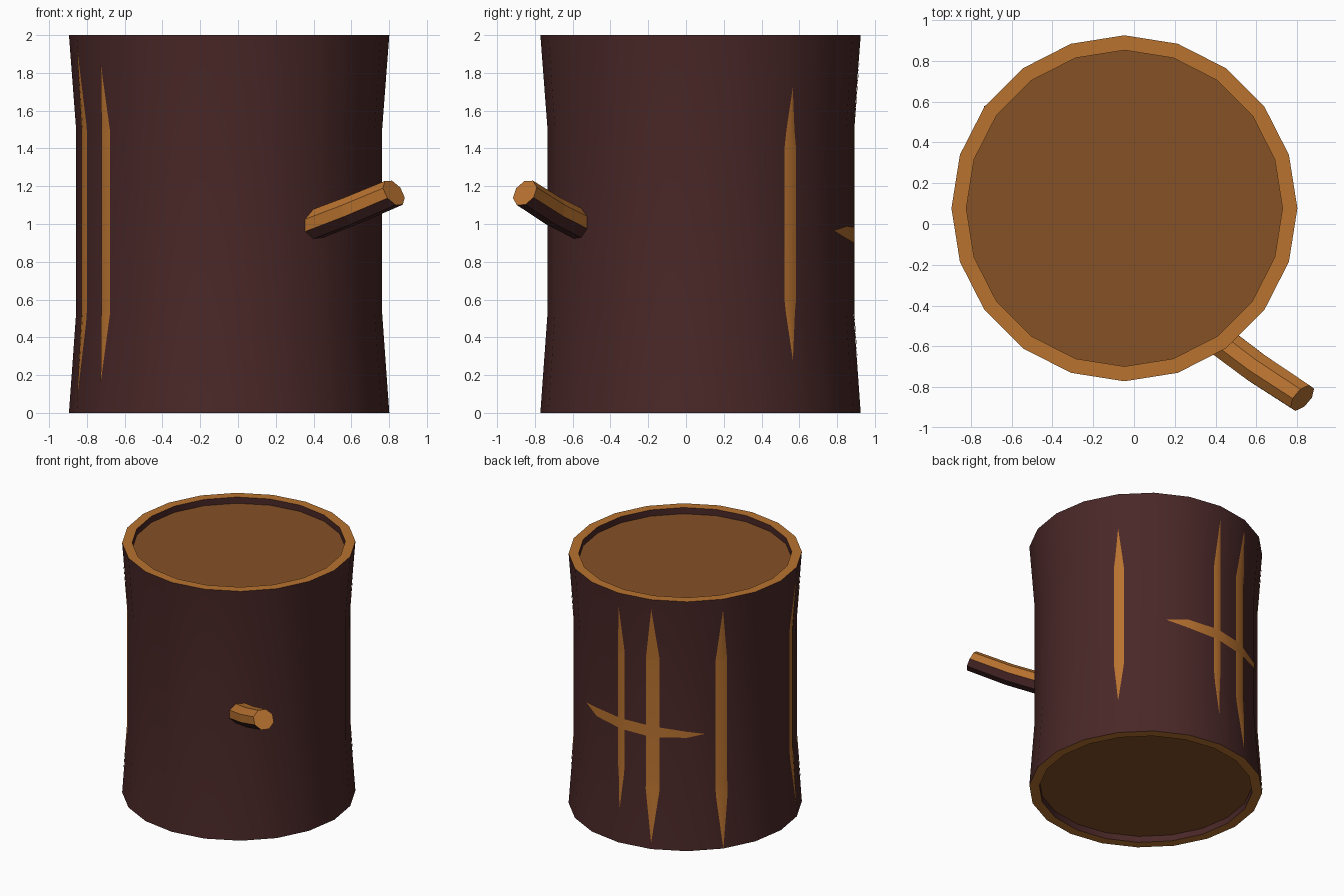
import bpy, bmesh, math
from mathutils import Vector

if "Cube" in bpy.data.objects:
    bpy.data.objects.remove(bpy.data.objects["Cube"])

CX, CY, SIDES = -0.047, 0.077, 20
STEP = 360 / SIDES
LEVELS = [(0, 0.848), (0.53, 0.81), (1.5, 0.81), (2, 0.848)]   # z, radius of the bark
INNER, DEPTH = 0.775, 0.05


def material(name, rgb):
    m = bpy.data.materials.new(name)
    m.diffuse_color = (*rgb, 1)
    m.use_nodes = True
    m.node_tree.nodes["Principled BSDF"].inputs["Base Color"].default_value = m.diffuse_color
    return m


BARK = material("dark bark", (0.068, 0.0205, 0.0205))
WOOD = material("light wood", (0.48, 0.168, 0.029))
CORE = material("brown core wood", (0.235, 0.082, 0.019))


def make(name, bm, mats, smooth=True):
    me = bpy.data.meshes.new(name)
    bm.to_mesh(me)
    bm.free()
    ob = bpy.data.objects.new(name, me)
    bpy.context.collection.objects.link(ob)
    for m in mats:
        me.materials.append(m)
    if smooth:
        bpy.ops.object.select_all(action='DESELECT')
        ob.select_set(True)
        bpy.context.view_layer.objects.active = ob
        bpy.ops.object.shade_smooth_by_angle(angle=math.radians(35))
    return ob


def bark_radius(z):
    for (z0, r0), (z1, r1) in zip(LEVELS, LEVELS[1:]):
        if z <= z1:
            return r0 + (r1 - r0) * (z - z0) / (z1 - z0)
    return LEVELS[-1][1]


def on_bark(az, z, lift):
    """Point on the faceted bark at azimuth az (degrees), lifted slightly."""
    d = (az % STEP) - STEP / 2
    r = bark_radius(z) * math.cos(math.radians(STEP / 2)) / math.cos(math.radians(d)) + lift
    a = math.radians(az)
    return (CX + r * math.cos(a), CY + r * math.sin(a), z)


# Log: one closed lathe profile with recessed ends
bm = bmesh.new()
profile = [(DEPTH, INNER), (0, INNER)] + LEVELS + [(2, INNER), (2 - DEPTH, INNER)]
rings = []
for z, r in profile:
    rings.append([bm.verts.new((CX + r * math.cos(math.radians(STEP * i)),
                                CY + r * math.sin(math.radians(STEP * i)), z))
                  for i in range(SIDES)])
for k, (a, b) in enumerate(zip(rings, rings[1:])):
    for i in range(SIDES):
        j = (i + 1) % SIDES
        f = bm.faces.new((a[i], a[j], b[j], b[i]))
        f.material_index = 1 if k in (1, 5) else 0      # flat rims are light wood
for ring in (rings[0][::-1], rings[-1]):
    bm.faces.new(ring).material_index = 2               # sawn core
bmesh.ops.recalc_face_normals(bm, faces=bm.faces)
make("log", bm, [BARK, WOOD, CORE])


# Bark cracks: thin tapered plates folded over the log's edges
def vertical_crack(az, z0, z1, width):
    bm = bmesh.new()
    t = 0.22 * (z1 - z0)
    half = math.degrees(width / 2 / 0.81)
    heights = sorted({z0, z0 + t, 0.53, 1.5, z1 - t, z1})
    rows = []
    for z in heights:
        h = half * min(1, (z - z0) / t, (z1 - z) / t)
        h = max(h, 0.02)
        rows.append([bm.verts.new(on_bark(az + s * h, z, 0.004)) for s in (-1, 0, 1)])
    for a, b in zip(rows, rows[1:]):
        for i in range(2):
            bm.faces.new((a[i], a[i + 1], b[i + 1], b[i]))
    make("bark_crack", bm, [WOOD])


for crack in [(36, 0.28, 1.72, 0.075), (90, 0.26, 1.88, 0.06), (108, 0.05, 1.92, 0.105),
              (144, 0.0, 1.91, 0.09), (198, 0.06, 1.95, 0.09), (216, 0.16, 1.85, 0.08)]:
    vertical_crack(*crack)

# Crosswise crack
bm = bmesh.new()
cols = []
for az, z, h in [(61, 0.965, 0.001), (72, 0.955, 0.034), (90, 0.94, 0.042),
                 (108, 0.925, 0.044), (126, 0.918, 0.024), (135, 0.915, 0.001)]:
    cols.append([bm.verts.new(on_bark(az, z + s * h, 0.005)) for s in (-1, 1)])
for a, b in zip(cols, cols[1:]):
    bm.faces.new((a[0], b[0], b[1], a[1]))
make("cross_crack", bm, [WOOD])

# Branch stub: eight-sided, slanted cut at the tip, bark underneath
bm = bmesh.new()
base, mid, tip = Vector((0.30, -0.48, 0.955)), Vector((0.60, -0.705, 1.07)), Vector((0.825, -0.853, 1.165))
axis = (tip - base).normalized()
side = axis.cross(Vector((0, 0, 1))).normalized()
up = side.cross(axis)
cut = Vector((0.66, -0.57, 0.48)).normalized()
rings = []
for c, r, n in [(base, 0.082, axis), (mid, 0.08, axis), (tip, 0.077, cut)]:
    ring = []
    for i in range(8):
        a = math.radians(45 * i + 22.5)
        w = r * (math.cos(a) * side + math.sin(a) * up)
        ring.append(bm.verts.new(c + w - axis * (w.dot(n) / axis.dot(n))))
    rings.append(ring)
for a, b in zip(rings, rings[1:]):
    for i in range(8):
        j = (i + 1) % 8
        bm.faces.new((a[i], a[j], b[j], b[i]))
bm.faces.new(rings[0][::-1])
bm.faces.new(rings[-1])
bmesh.ops.recalc_face_normals(bm, faces=bm.faces)
for f in bm.faces:
    f.material_index = 0 if f.normal.z < -0.25 else 1
make("branch_stub", bm, [BARK, WOOD], smooth=False)
